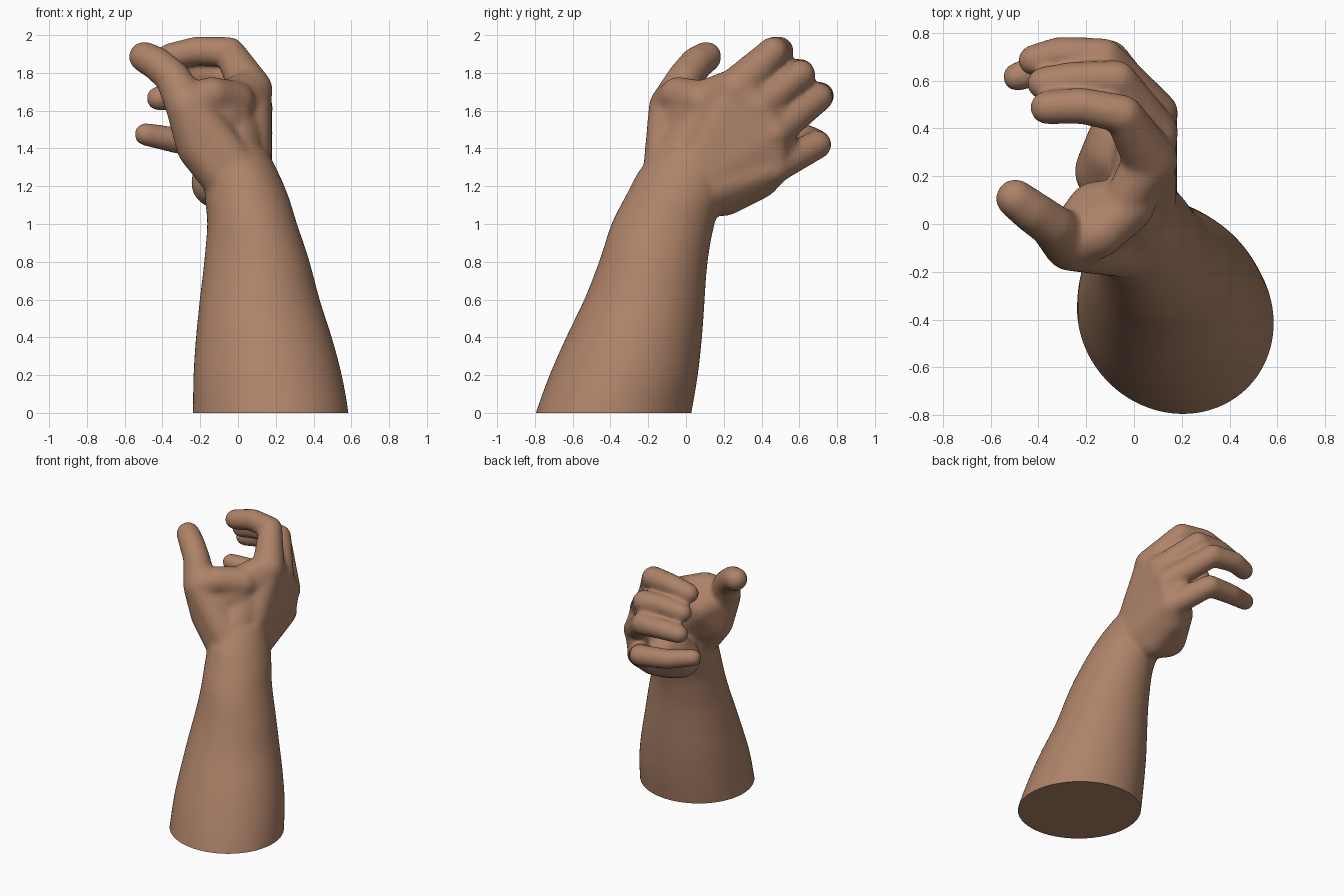
import bpy, bmesh
from math import sin, cos, pi, radians
from mathutils import Vector, Matrix

cube = bpy.data.objects.get("Cube")
if cube:
    bpy.data.objects.remove(cube, do_unlink=True)

skin = bpy.data.materials.new("brown_skin")
skin.use_nodes = True
colour = (0.42, 0.225, 0.14, 1)
skin.diffuse_color = colour
skin.node_tree.nodes["Principled BSDF"].inputs["Base Color"].default_value = colour

bm = bmesh.new()


def hull(*balls):
    """Convex skin around balls given as (x, y, z, radius)."""
    part = bmesh.new()
    for x, y, z, r in balls:
        bmesh.ops.create_icosphere(part, subdivisions=3, radius=r,
                                   matrix=Matrix.Translation((x, y, z)))
    out = bmesh.ops.convex_hull(part, input=part.verts)
    junk = {g for g in out["geom_interior"] + out["geom_unused"]
            if isinstance(g, bmesh.types.BMVert)}
    bmesh.ops.delete(part, geom=list(junk), context="VERTS")
    mesh = bpy.data.meshes.new("part")
    part.to_mesh(mesh)
    part.free()
    bm.from_mesh(mesh)
    bpy.data.meshes.remove(mesh)


def chain(*balls):
    for a, b in zip(balls, balls[1:]):
        hull(a, b)


def flow(rows, steps=4):
    """Smooth in-between rows along a Catmull-Rom curve."""
    rows = [Vector(r) for r in rows]
    ends = [rows[0]] + rows + [rows[-1]]
    out = []
    for a, b, c, d in zip(ends, ends[1:], ends[2:], ends[3:]):
        for k in range(steps):
            t = k / steps
            out.append(b + (c - a) * (t / 2)
                       + (a - 2.5 * b + 2 * c - d / 2) * t ** 2
                       + (1.5 * (b - c) + (d - a) / 2) * t ** 3)
    return out + [rows[-1]]


def loft(sections, n=48):
    """Closed tube through ellipses given as (x, y, z, long, short, turn)."""
    rings = []
    for x, y, z, a, b, turn in flow(sections):
        rot = Matrix.Rotation(radians(turn), 3, "Z")
        rings.append([bm.verts.new(Vector((x, y, z)) + rot @ Vector(
            (a * cos(2 * pi * i / n), b * sin(2 * pi * i / n), 0)))
            for i in range(n)])
    for lo, hi in zip(rings, rings[1:]):
        for i in range(n):
            j = (i + 1) % n
            bm.faces.new((lo[i], lo[j], hi[j], hi[i]))
    bm.faces.new(rings[0][::-1])
    bm.faces.new(rings[-1])


# Forearm, started below the ground so it can be cut flat
loft([(0.18, -0.43, -0.2, 0.44, 0.405, -45),
      (0.173, -0.383, 0, 0.428, 0.396, -45),
      (0.157, -0.33, 0.2, 0.402, 0.384, -45),
      (0.137, -0.275, 0.4, 0.367, 0.353, -45),
      (0.115, -0.22, 0.6, 0.322, 0.315, -50),
      (0.10, -0.173, 0.8, 0.292, 0.275, -60),
      (0.075, -0.122, 1.0, 0.275, 0.236, -77),
      (0.045, -0.06, 1.15, 0.26, 0.22, -80),
      (0.02, -0.015, 1.28, 0.235, 0.19, -85),
      (0.0, 0.04, 1.4, 0.19, 0.15, -90)])

# Knuckle, middle joint, end joint and tip of every finger
index = [(0.07, 0.265, 1.71, .115), (-0.045, 0.46, 1.91, .082),
         (-0.22, 0.495, 1.917, .077), (-0.365, 0.487, 1.885, .072)]
middle = [(0.097, 0.385, 1.615, .09), (-0.07, 0.605, 1.79, .081),
          (-0.26, 0.605, 1.8, .075), (-0.38, 0.588, 1.78, .07)]
ring = [(0.097, 0.465, 1.48, .09), (-0.125, 0.70, 1.67, .079),
        (-0.31, 0.712, 1.68, .073), (-0.42, 0.685, 1.665, .067)]
little = [(0.065, 0.465, 1.30, .09), (-0.1, 0.695, 1.42, .077),
          (-0.31, 0.675, 1.44, .071), (-0.49, 0.615, 1.475, .062)]
for finger in (index, middle, ring, little):
    chain(*finger)

# Webs between neighbouring fingers
for a, b in ((index, middle), (middle, ring), (ring, little)):
    webs = []
    for f in (a, b):
        k, p = Vector(f[0][:3]), Vector(f[1][:3])
        webs += [(*f[0][:3], f[0][3] - .015), (*k.lerp(p, 0.25), .062)]
    hull(*webs)
    # Back of the hand, narrowing to the wrist
    hull((0.065, 0.01, 1.25, .11), (0.065, 0.08, 1.22, .115),
         *[(*f[0][:3], f[0][3] - .008) for f in (a, b)])

# Palm slab behind the knuckles
wrist_front = (0.0, -0.10, 1.27, .13)
wrist_back = (0.05, 0.10, 1.19, .13)
hull(wrist_front, wrist_back, (-0.02, 0.08, 1.55, .10), (0.02, 0.20, 1.64, .09),
     (0.03, 0.36, 1.56, .09), (0.03, 0.40, 1.42, .09), (0.02, 0.42, 1.28, .10))

# Heel of the palm on the little finger side
hull((0.0, 0.20, 1.165, .125), (-0.11, 0.22, 1.22, .14),
     (-0.08, 0.30, 1.31, .135), (0.0, 0.38, 1.25, .12),
     (-0.07, 0.37, 1.33, .12), wrist_back, little[0])

# Ball of the thumb and the web to the index finger
thumb = [(-0.265, -0.08, 1.62, .118), (-0.345, -0.005, 1.775, .094),
         (-0.43, 0.055, 1.85, .09), (-0.497, 0.107, 1.885, .083)]
ball = (-0.185, -0.06, 1.42, .145)
hull(wrist_front, ball, (-0.08, -0.08, 1.28, .14))
hull(wrist_front, ball, thumb[0])
hull(ball, thumb[0], (-0.16, 0.06, 1.56, .12), (-0.05, 0.07, 1.62, .12),
     (-0.02, 0.06, 1.4, .12))
hull(thumb[0], (-0.02, 0.08, 1.65, .11), (-0.14, -0.04, 1.68, .10))
hull((-0.03, 0.11, 1.68, .09), index[0], (0.0, 0.1, 1.61, .09))
chain(*thumb)

bmesh.ops.recalc_face_normals(bm, faces=bm.faces)
mesh = bpy.data.meshes.new("arm_blocks")
bm.to_mesh(mesh)
bm.free()
arm = bpy.data.objects.new("forearm_and_hand", mesh)
bpy.context.collection.objects.link(arm)

# Fuse the overlapping parts into one soft skin
remesh = arm.modifiers.new("fuse", "REMESH")
remesh.mode = "VOXEL"
remesh.voxel_size = 0.012
soften = arm.modifiers.new("soften", "SMOOTH")
soften.factor = 0.5
soften.iterations = 26
fused = bpy.data.meshes.new_from_object(
    arm.evaluated_get(bpy.context.evaluated_depsgraph_get()))
arm.modifiers.clear()
arm.data = fused

# Cut the forearm flat on the ground and close it
bm = bmesh.new()
bm.from_mesh(fused)
bmesh.ops.bisect_plane(bm, geom=bm.verts[:] + bm.edges[:] + bm.faces[:],
                       plane_co=(0, 0, 0), plane_no=(0, 0, 1),
                       clear_inner=True)
bmesh.ops.holes_fill(bm, edges=[e for e in bm.edges if e.is_boundary], sides=0)
bmesh.ops.recalc_face_normals(bm, faces=bm.faces)
bm.to_mesh(fused)
bm.free()
fused.materials.clear()
fused.materials.append(skin)

bpy.ops.object.select_all(action="DESELECT")
arm.select_set(True)
bpy.context.view_layer.objects.active = arm
bpy.ops.object.shade_smooth_by_angle(angle=radians(50))
